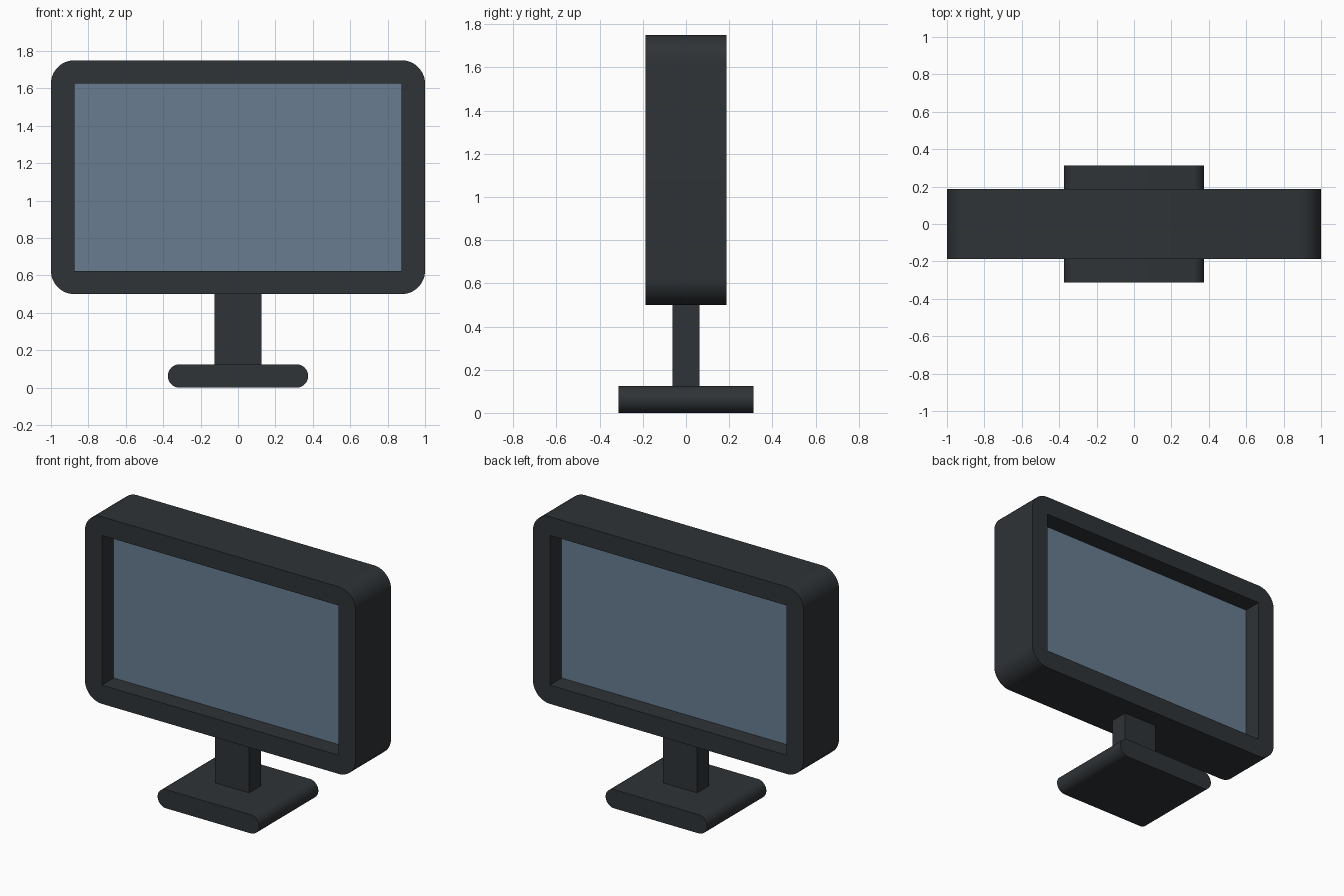
import bpy, bmesh, math
from mathutils import Vector

if "Cube" in bpy.data.objects:
    bpy.data.objects.remove(bpy.data.objects["Cube"])


def material(name, color):
    m = bpy.data.materials.new(name)
    m.diffuse_color = color
    m.use_nodes = True
    m.node_tree.nodes["Principled BSDF"].inputs["Base Color"].default_value = m.diffuse_color
    return m


DARK = material("dark_plastic", (0.028, 0.033, 0.037, 1))
GLASS = material("screen_glass", (0.14, 0.2, 0.28, 0.6))


def rounded_rect(x, z0, z1, r, segs=12):
    """Outline in the xz plane, symmetric about x = 0."""
    if r == 0:
        return [(x, z0), (x, z1), (-x, z1), (-x, z0)]
    centres = [(x - r, z1 - r), (r - x, z1 - r), (r - x, z0 + r), (x - r, z0 + r)]
    pts = []
    for q, (cx, cz) in enumerate(centres):
        for i in range(segs + 1):
            a = math.pi / 2 * (q + i / segs)
            pts.append((cx + r * math.cos(a), cz + r * math.sin(a)))
    return pts


def slab(name, depth, mat, *outlines):
    """Extrude outlines along y; any second outline becomes a hole."""
    bm = bmesh.new()
    for pts in outlines:
        vs = [bm.verts.new((x, -depth / 2, z)) for x, z in pts]
        for i, v in enumerate(vs):
            bm.edges.new((v, vs[i - 1]))
    bmesh.ops.remove_doubles(bm, verts=bm.verts[:], dist=1e-5)
    bmesh.ops.triangle_fill(bm, use_beauty=True, edges=bm.edges[:])
    front = bm.faces[:]
    ext = bmesh.ops.extrude_face_region(bm, geom=front, use_keep_orig=True)
    moved = [g for g in ext["geom"] if isinstance(g, bmesh.types.BMVert)]
    bmesh.ops.translate(bm, verts=moved, vec=Vector((0, depth, 0)))
    bmesh.ops.recalc_face_normals(bm, faces=bm.faces[:])
    bmesh.ops.dissolve_limit(bm, angle_limit=0.001, verts=bm.verts[:], edges=bm.edges[:])
    me = bpy.data.meshes.new(name)
    bm.to_mesh(me)
    bm.free()
    me.materials.append(mat)
    ob = bpy.data.objects.new(name, me)
    bpy.context.collection.objects.link(ob)
    bpy.ops.object.select_all(action="DESELECT")
    ob.select_set(True)
    bpy.context.view_layer.objects.active = ob
    bpy.ops.object.shade_smooth_by_angle(angle=math.radians(30))
    return ob


# Rounded frame, open from front to back
opening = rounded_rect(0.875, 0.625, 1.625, 0)
slab("frame", 0.375, DARK, rounded_rect(1, 0.5, 1.75, 0.125), opening)
# Translucent screen set in the middle of the frame
slab("screen", 0.125, GLASS, opening)
# Stand: neck and pill-profile base
slab("neck", 0.125, DARK, rounded_rect(0.125, 0.125, 0.5, 0))
slab("base", 0.625, DARK, rounded_rect(0.375, 0, 0.125, 0.0625))
